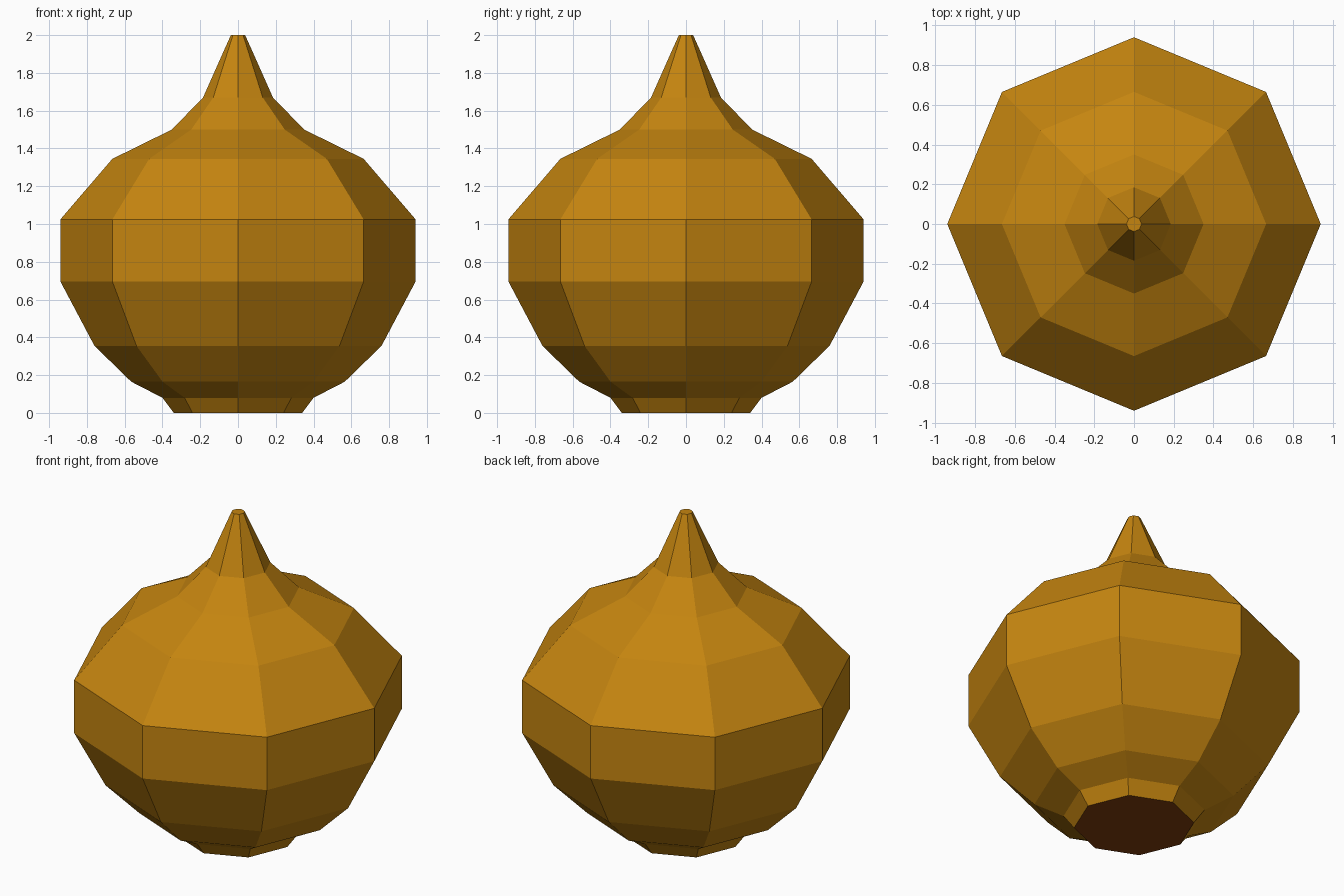
import bpy, bmesh, math

if "Cube" in bpy.data.objects:
    bpy.data.objects.remove(bpy.data.objects["Cube"])

SIDES = 8


def material(name, rgb):
    m = bpy.data.materials.new(name)
    m.diffuse_color = (*rgb, 1.0)
    m.use_nodes = True
    m.node_tree.nodes["Principled BSDF"].inputs["Base Color"].default_value = m.diffuse_color
    return m


golden = material("golden_brown_skin", (0.56, 0.235, 0.005))
root_brown = material("dark_root_brown", (0.22, 0.048, 0.004))

# Onion profile from the root end up to the tip: (radius, height)
profile = [(0.34, 0.0), (0.40, 0.08), (0.565, 0.165), (0.76, 0.355),
           (0.94, 0.695), (0.94, 1.025), (0.665, 1.345), (0.35, 1.50),
           (0.185, 1.67), (0.038, 2.0)]

bm = bmesh.new()
rings = []
for r, z in profile:
    angles = [math.tau * i / SIDES for i in range(SIDES)]
    rings.append([bm.verts.new((r * math.cos(a), r * math.sin(a), z)) for a in angles])

# Skin: bands of flat quads between neighbouring rings
for low, high in zip(rings, rings[1:]):
    for i in range(SIDES):
        j = (i + 1) % SIDES
        bm.faces.new((low[i], low[j], high[j], high[i]))

# Tip cap and dark root cap
bm.faces.new(rings[-1])
root = bm.faces.new(rings[0][::-1])
root.material_index = 1

mesh = bpy.data.meshes.new("onion_bulb")
bm.to_mesh(mesh)
bm.free()
mesh.materials.append(golden)
mesh.materials.append(root_brown)
bulb = bpy.data.objects.new("onion_bulb", mesh)
bpy.context.collection.objects.link(bulb)
